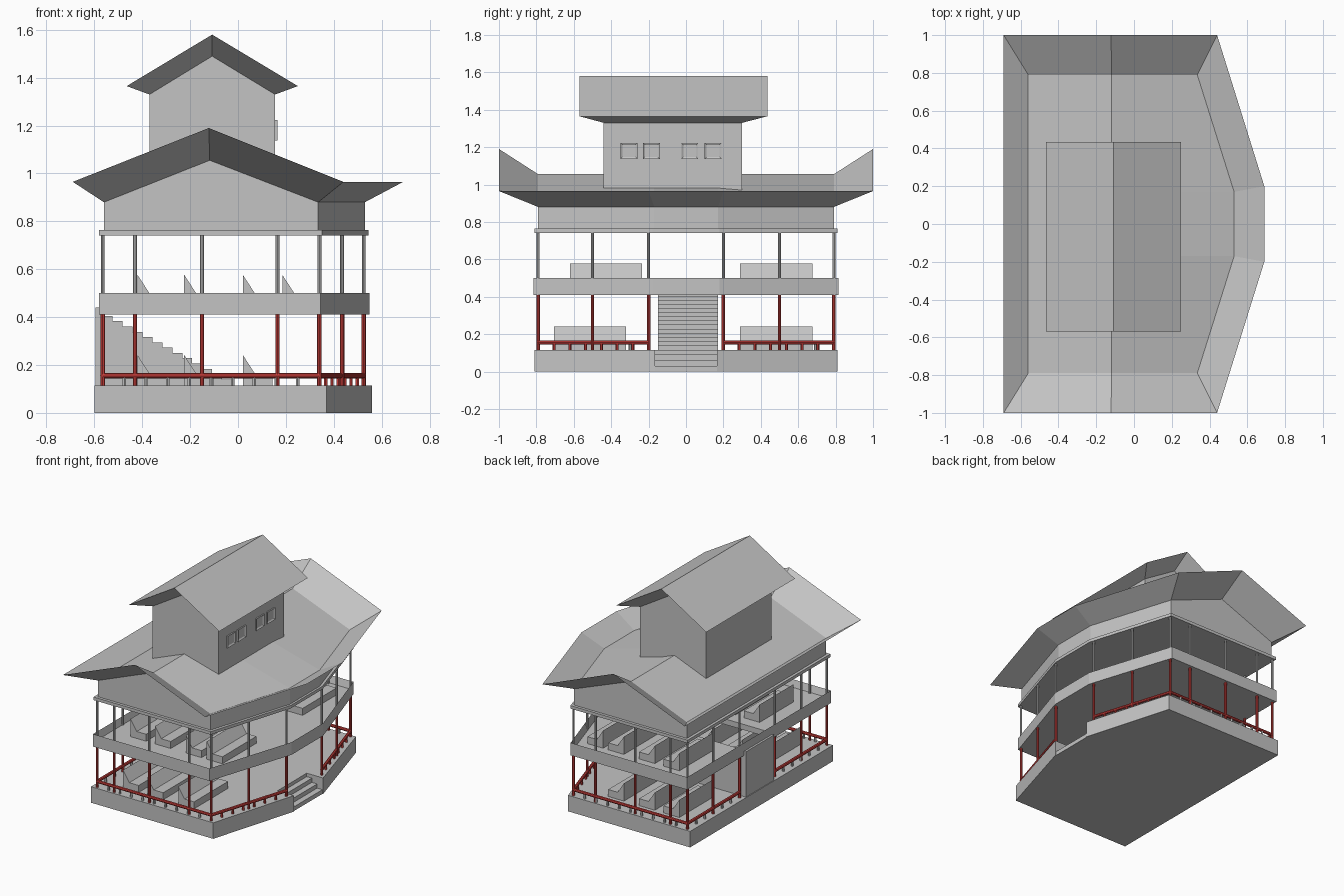
import bpy, bmesh, math
from mathutils import Vector

if "Cube" in bpy.data.objects:
    bpy.data.objects.remove(bpy.data.objects["Cube"])


def material(name, rgb):
    m = bpy.data.materials.new(name)
    m.diffuse_color = (*rgb, 1)
    m.use_nodes = True
    m.node_tree.nodes["Principled BSDF"].inputs["Base Color"].default_value = m.diffuse_color
    return m


GREY = material("plain_grey", (0.55, 0.55, 0.55))
RED = material("rail_red", (0.60, 0.05, 0.045))


def finish(name, bm, mat, fix=True):
    if fix:
        bmesh.ops.recalc_face_normals(bm, faces=bm.faces)
    me = bpy.data.meshes.new(name)
    bm.to_mesh(me)
    bm.free()
    me.materials.append(mat)
    ob = bpy.data.objects.new(name, me)
    bpy.context.collection.objects.link(ob)
    return ob


def prism(name, pts, direction, mat=GREY, rim=None):
    """Extrude a planar outline; rim=(width, depth) sinks the top inside a border."""
    bm = bmesh.new()
    f = bm.faces.new([bm.verts.new(p) for p in pts])
    r = bmesh.ops.extrude_face_region(bm, geom=[f])
    bmesh.ops.translate(bm, vec=direction,
                        verts=[v for v in r["geom"] if isinstance(v, bmesh.types.BMVert)])
    bmesh.ops.recalc_face_normals(bm, faces=bm.faces)
    if rim:
        top = max(bm.faces, key=lambda g: g.calc_center_median().z)
        bmesh.ops.inset_region(bm, faces=[top], thickness=rim[0])
        bmesh.ops.translate(bm, vec=(0, 0, -rim[1]), verts=top.verts)
    return finish(name, bm, mat)


def box(name, x0, x1, y0, y1, z0, z1, mat=GREY):
    return prism(name, [(x0, y0, z0), (x1, y0, z0), (x1, y1, z0), (x0, y1, z0)],
                 (0, 0, z1 - z0), mat)


def rod(name, a, b, radius, mat, sides=8):
    a, b = Vector(a), Vector(b)
    bm = bmesh.new()
    bmesh.ops.create_cone(bm, cap_ends=True, segments=sides, radius1=radius,
                          radius2=radius, depth=(b - a).length)
    bm.transform((b - a).to_track_quat('Z', 'Y').to_matrix().to_4x4())
    bmesh.ops.translate(bm, vec=(a + b) / 2, verts=bm.verts)
    return finish(name, bm, mat)


def plan(left, corner, bay, y, z, by=0.18):
    """Floor outline with the bent bay on the right."""
    return [(left, -y, z), (corner, -y, z), (bay, -by, z),
            (bay, by, z), (corner, y, z), (left, y, z)]


# base with an entrance notch, and its steps
p = plan(-0.6, 0.37, 0.56, 0.81, 0, 0.165)
prism("base", p[:3] + [(0.43, -0.165, 0), (0.43, 0.165, 0)] + p[3:], (0, 0, 0.115))
for i in range(3):
    box("entrance_step", 0.43, 0.555 - i * 0.042, -0.165, 0.165, i * 0.03, i * 0.03 + 0.03)

# upper floor with raised rim and stairwell opening
deck = prism("upper_floor", plan(-0.58, 0.345, 0.55, 0.815, 0.41), (0, 0, 0.09),
             rim=(0.02, 0.05))
cutter = box("stairwell_cutter", -0.555, -0.1, -0.15, 0.17, 0.3, 0.7)
cutter.hide_render = True
cutter.hide_viewport = True
mod = deck.modifiers.new("stairwell", 'BOOLEAN')
mod.operation = 'DIFFERENCE'
mod.object = cutter
mod.solver = 'EXACT'

# ceiling beam
prism("ceiling_beam", plan(-0.58, 0.35, 0.545, 0.81, 0.742), (0, 0, 0.022))

# stairs rising to the left
N = 13
prof = [(-0.595, 0.115), (-0.595, 0.44), (-0.565, 0.44)]
for i in range(N):
    x0, x1 = -0.565 + 0.54 * i / N, -0.565 + 0.54 * (i + 1) / N
    z = 0.405 - 0.265 * i / (N - 1)
    prof += [(x0, z), (x1, z)]
prof.append((-0.025, 0.115))
prism("stairs", [(x, -0.15, z) for x, z in prof], (0, 0.32, 0))

# columns, rails and balusters, mirrored front to back
for s in (-1, 1):
    columns = [(x, 0.79) for x in (-0.565, -0.43, -0.15, 0.165, 0.34)]
    columns += [(-0.565, 0.5), (-0.565, 0.2), (0.435, 0.5), (0.525, 0.2)]
    for x, y in columns:
        rod("lower_column", (x, s * y, 0.11), (x, s * y, 0.415), 0.009, RED)
        rod("upper_column", (x, s * y, 0.45), (x, s * y, 0.745), 0.008, GREY)
    path = [(-0.565, 0.2), (-0.565, 0.79), (0.34, 0.79), (0.525, 0.2)]
    for k, (a, b) in enumerate(zip(path, path[1:])):
        a = Vector((a[0], s * a[1], 0.155))
        b = Vector((b[0], s * b[1], 0.155))
        rod("rail", a, b, 0.011, RED)
        n = round((b - a).length / 0.095)
        for i in range(1, n):
            q = a.lerp(b, i / n)
            rod("baluster", (q.x, q.y, 0.11), q, 0.008, RED if k == 2 else GREY, 6)


# benches with sloped backs
def bench(x, y, z):
    prof = [(0, 0), (0, 0.127), (0.05, 0.05), (0.125, 0.05), (0.125, 0)]
    prism("bench", [(x + a, y, z + b) for a, b in prof], (0, 0.385, 0))


for x in (-0.42, -0.225, 0.02):
    for y in (-0.705, 0.29):
        bench(x, y, 0.115)
for x in (-0.42, -0.225, 0.02, 0.185):
    for y in (-0.62, 0.29):
        bench(x, y, 0.45)

# attic walls following the bay, with gable ends
bm = bmesh.new()
low = [bm.verts.new(v) for v in plan(-0.56, 0.335, 0.53, 0.79, 0.76, 0.17)]
top = [bm.verts.new(v) for v in plan(-0.56, 0.335, 0.53, 0.79, 0.88, 0.17)]
ridge = [bm.verts.new((-0.118, y, 1.055)) for y in (-0.79, 0.79)]
for i in range(1, 4):
    bm.faces.new((low[i], low[i + 1], top[i + 1], top[i]))
bm.faces.new((low[5], low[0], top[0], top[5]))
bm.faces.new((low[0], low[1], top[1], ridge[0], top[0]))
bm.faces.new((low[4], low[5], top[5], ridge[1], top[4]))
finish("attic_walls", bm, GREY, False)

# main roof: two slopes with an upturned rim
bm = bmesh.new()
inner = [bm.verts.new(v) for v in plan(-0.56, 0.335, 0.53, 0.79, 0.88, 0.17)]
outer = [bm.verts.new(v) for v in plan(-0.69, 0.44, 0.69, 1.0, 0.965, 0.2)]
ri = [bm.verts.new((-0.118, y, 1.055)) for y in (-0.79, -0.17, 0.17, 0.79)]
ro = [bm.verts.new((-0.122, y, 1.19)) for y in (-1, 1)]
bm.faces.new((inner[0], ri[0], ri[1], ri[2], ri[3], inner[5]))
for i in range(3):
    bm.faces.new((ri[i], inner[i + 1], inner[i + 2], ri[i + 1]))
li = [inner[0], ri[0]] + inner[1:5] + [ri[3], inner[5]]
lo = [outer[0], ro[0]] + outer[1:5] + [ro[1], outer[5]]
for i in range(8):
    j = (i + 1) % 8
    bm.faces.new((lo[i], lo[j], li[j], li[i]))
bmesh.ops.recalc_face_normals(bm, faces=bm.faces)
if sum(f.normal.z for f in bm.faces) < 0:
    bmesh.ops.reverse_faces(bm, faces=bm.faces)
finish("main_roof", bm, GREY, False)

# rooftop house
gable = [(-0.37, 0.93), (0.155, 0.93), (0.155, 1.33), (-0.108, 1.49), (-0.37, 1.33)]
prism("rooftop_house", [(x, -0.44, z) for x, z in gable], (0, 0.74, 0))

# rooftop house roof: plain gable above, sloping soffit below
bm = bmesh.new()
wall = [[bm.verts.new((x, y, z)) for x, z in ((-0.37, 1.33), (-0.108, 1.49), (0.155, 1.33))]
        for y in (-0.44, 0.30)]
edge = [[bm.verts.new((x, y, z)) for x, z in ((-0.465, 1.365), (-0.108, 1.58), (0.25, 1.365))]
        for y in (-0.57, 0.435)]
for i in range(2):
    for g in (wall, edge):
        bm.faces.new((g[0][i], g[0][i + 1], g[1][i + 1], g[1][i]))
    for e in range(2):
        bm.faces.new((edge[e][i], edge[e][i + 1], wall[e][i + 1], wall[e][i]))
for i in (0, 2):
    bm.faces.new((edge[0][i], edge[1][i], wall[1][i], wall[0][i]))
finish("rooftop_roof", bm, GREY)

# windows: raised frames with sunken panes
for y in (-0.35, -0.23, -0.025, 0.10):
    bm = bmesh.new()
    bmesh.ops.create_cube(bm, size=1)
    bmesh.ops.scale(bm, vec=(0.02, 0.09, 0.085), verts=bm.verts)
    bmesh.ops.translate(bm, vec=(0.154, y + 0.045, 1.18), verts=bm.verts)
    face = max(bm.faces, key=lambda f: f.calc_center_median().x)
    bmesh.ops.inset_region(bm, faces=[face], thickness=0.015)
    bmesh.ops.translate(bm, vec=(-0.007, 0, 0), verts=face.verts)
    finish("window", bm, GREY)
